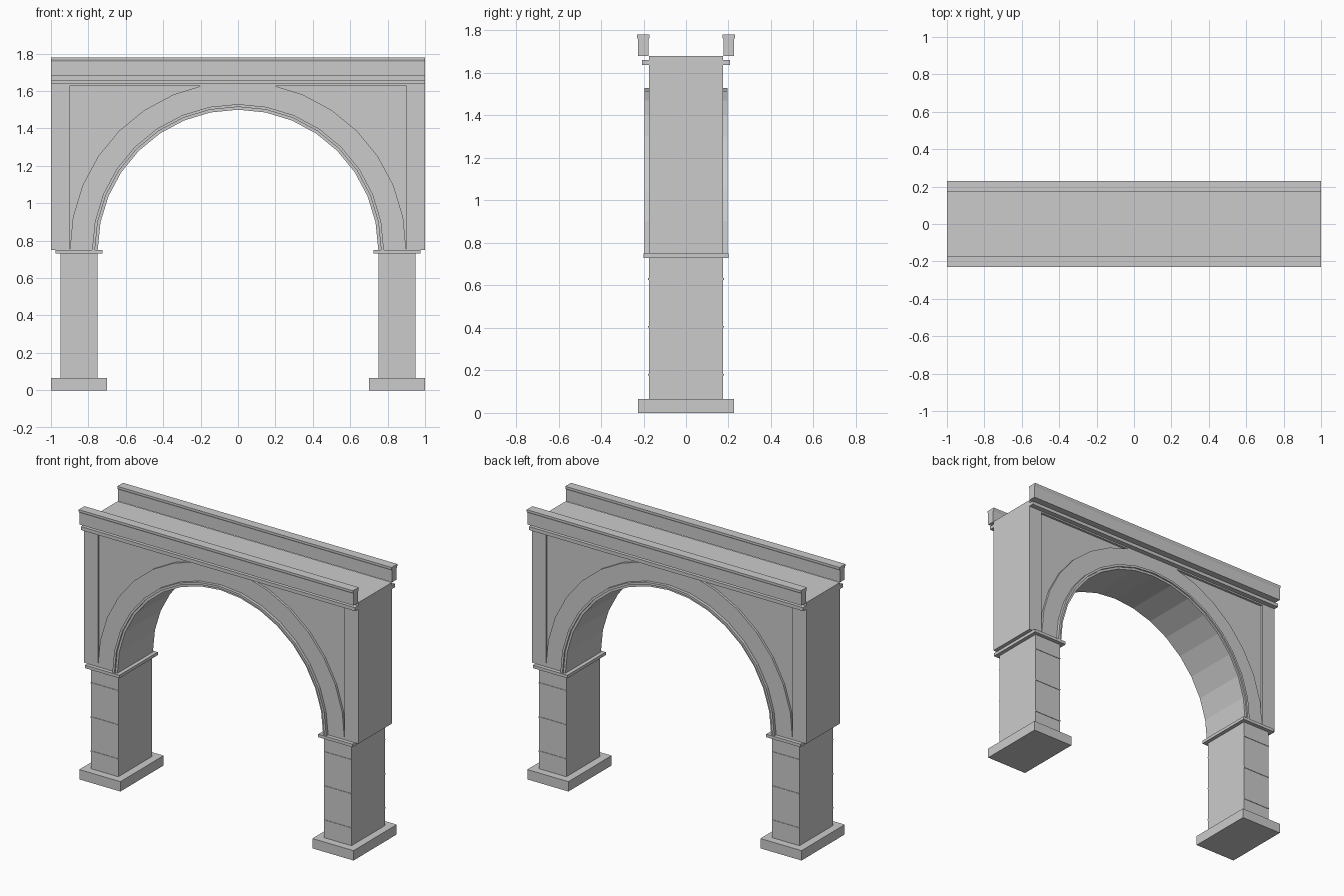
import bpy, bmesh
from math import sin, cos, pi

if "Cube" in bpy.data.objects:
    bpy.data.objects.remove(bpy.data.objects["Cube"])

SPRING = 0.75          # height where the arch starts
SEGS = 16              # flat segments in the half circle


def finish(bm, name):
    bmesh.ops.recalc_face_normals(bm, faces=bm.faces[:])
    me = bpy.data.meshes.new(name)
    bm.to_mesh(me)
    bm.free()
    ob = bpy.data.objects.new(name, me)
    bpy.context.scene.collection.objects.link(ob)
    return ob


def prism(name, pts, a, b, axis="y"):
    """Extrude a closed outline from a to b; (x, z) outline along y, (y, z) along x."""
    place = (lambda p, t: (p[0], t, p[1])) if axis == "y" else (lambda p, t: (t, p[0], p[1]))
    bm = bmesh.new()
    face = bm.faces.new([bm.verts.new(place(p, a)) for p in pts])
    ext = bmesh.ops.extrude_face_region(bm, geom=[face])
    d = place((0, 0), b - a)
    verts = [v for v in ext["geom"] if isinstance(v, bmesh.types.BMVert)]
    bmesh.ops.translate(bm, vec=d, verts=verts)
    return finish(bm, name)


def box(name, x0, x1, y0, y1, z0, z1):
    return prism(name, [(x0, z0), (x1, z0), (x1, z1), (x0, z1)], y0, y1)


def arc(r):
    return [(r * cos(pi * i / SEGS), SPRING + r * sin(pi * i / SEGS)) for i in range(SEGS + 1)]


# Main wall with the arch opening
wall = prism("arch_wall", [(1, SPRING)] + arc(0.75) + [(-1, SPRING), (-1, 1.68), (1, 1.68)],
             -0.175, 0.175)

# Sunken spandrel panels, cut into both faces
PANEL_TOP = 1.627
curve = [p for p in arc(0.9) if p[0] > 0.2 and p[1] > SPRING + 0.001]
outline = [(0.8985, SPRING + 0.004)] + curve + [(0.197, PANEL_TOP), (0.9, PANEL_TOP),
                                               (0.9, SPRING + 0.004)]
for sx in (-1, 1):
    for sy in (-1, 1):
        cutter = prism("panel_cutter", [(sx * x, z) for x, z in outline], sy * 0.16, sy * 0.3)
        cutter.hide_render = True
        mod = wall.modifiers.new("panel", "BOOLEAN")
        mod.operation = "DIFFERENCE"
        mod.solver = "EXACT"
        mod.object = cutter
        bpy.context.view_layer.objects.active = wall
        bpy.ops.object.modifier_apply(modifier=mod.name)
        bpy.data.objects.remove(cutter)

for sy, side in ((-1, "front"), (1, "back")):
    # Stepped arch moulding
    for part, r0, r1, y in (("inner", 0.75, 0.765, 0.185), ("outer", 0.765, 0.78, 0.195)):
        prism(f"{side}_{part}_arch_moulding", arc(r1) + arc(r0)[::-1], sy * 0.175, sy * y)
    # String course under the deck
    box(f"{side}_string_course", -1, 1, sy * 0.17, sy * 0.208, 1.637, 1.66)
    # Parapet with a flared coping
    profile = [(0.177, 1.68), (0.225, 1.68), (0.225, 1.757), (0.231, 1.768), (0.231, 1.78),
               (0.171, 1.78), (0.171, 1.768), (0.177, 1.757)]
    prism(f"{side}_parapet", [(sy * y, z) for y, z in profile], -1, 1, "x")

for sx, side in ((-1, "left"), (1, "right")):
    # Pier, footing and capital
    box(f"{side}_footing", sx * 0.70, sx * 1.0, -0.225, 0.225, 0, 0.065)
    box(f"{side}_pier", sx * 0.75, sx * 0.95, -0.175, 0.175, 0.065, 0.73)
    box(f"{side}_capital", sx * 0.725, sx * 0.975, -0.2, 0.2, 0.73, SPRING)
    # Thin course lines on the front and back of the pier
    for z in (0.18, 0.405, 0.63):
        for sy in (-1, 1):
            box(f"{side}_course_line", sx * 0.75, sx * 0.95, sy * 0.174, sy * 0.178,
                z - 0.004, z + 0.004)
